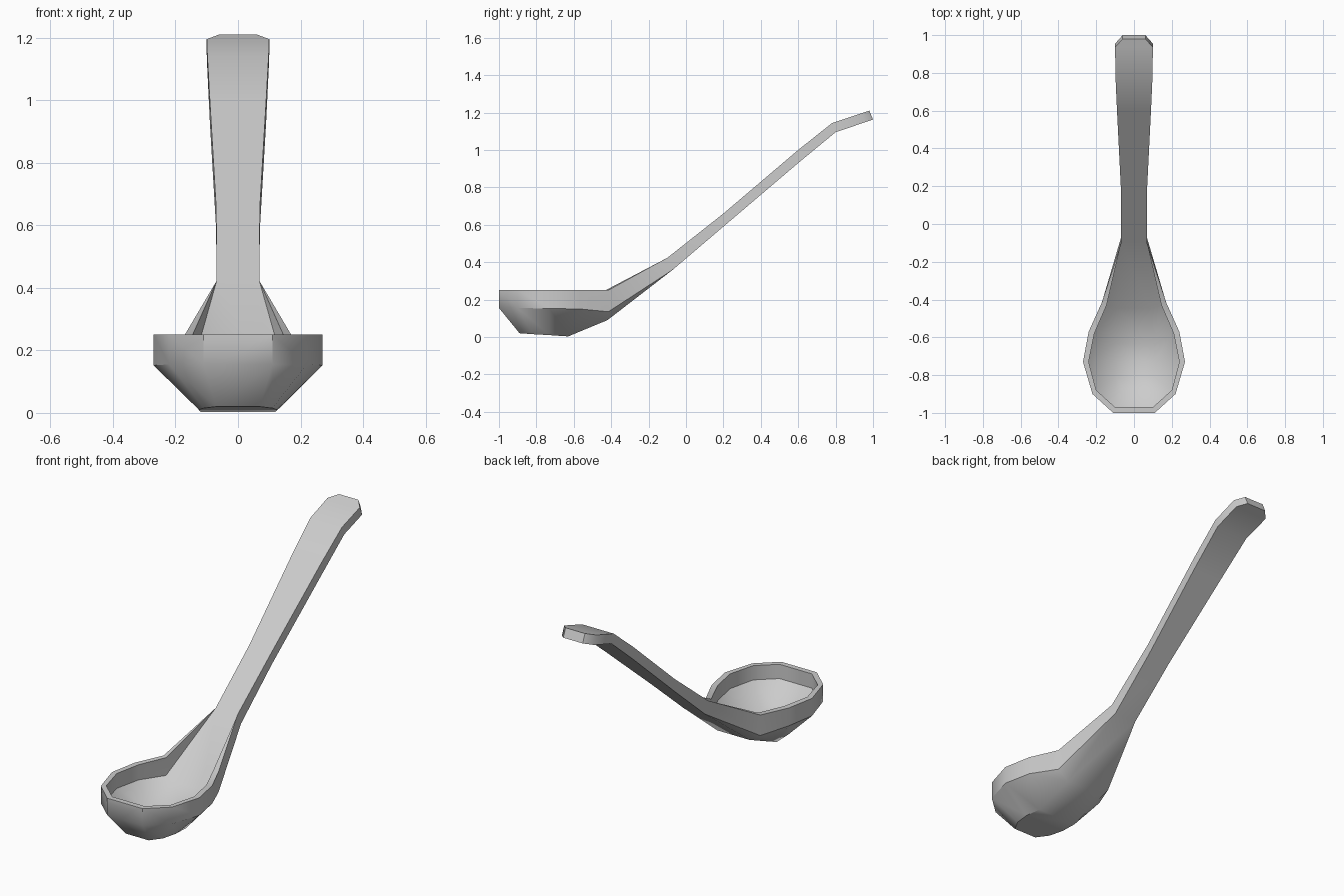
import bpy, bmesh, math

if "Cube" in bpy.data.objects:
    bpy.data.objects.remove(bpy.data.objects["Cube"])

# Bowl stations: rim (x, y), lower edge z, outer bottom (x, y, z), inner rim (x, y)
BOWL = [
    ((0.11, -1.00), 0.155, (0.07, -0.89, 0.020), (0.10, -0.97)),
    ((0.22, -0.90), 0.155, (0.11, -0.82, 0.015), (0.20, -0.88)),
    ((0.27, -0.73), 0.152, (0.125, -0.73, 0.010), (0.24, -0.73)),
    ((0.24, -0.57), 0.150, (0.12, -0.63, 0.003), (0.21, -0.58)),
    ((0.17, -0.415), 0.135, (0.10, -0.42, 0.090), (0.145, -0.43)),
]
# Handle stations: half width, top (y, z), underside (y, z)
HANDLE = [
    (0.068, (-0.10, 0.423), (-0.07, 0.36)),
    (0.070, (0.20, 0.66), (0.20, 0.59)),
    (0.090, (0.60, 1.00), (0.60, 0.93)),
    (0.098, (0.78, 1.143), (0.80, 1.095)),
    (0.100, (0.935, 1.195), (0.955, 1.147)),
    (0.060, (0.98, 1.21), (1.00, 1.162)),
]


def half_sections():
    """Right half of each section: floor, inner wall, inner rim, rim, lower edge, bottom."""
    rows = []
    for (x, y), low, (bx, by, bz), (ix, iy) in BOWL:
        fy = -0.67 + (by + 0.67) * 0.9
        rows.append([(bx * 0.9, fy, bz + 0.045), (ix, iy, low + 0.015), (ix, iy, 0.25),
                     (x, y, 0.25), (x, y, low), (bx, by, bz)])
    for x, (ty, tz), (uy, uz) in HANDLE:
        rows.append([(x, ty, tz)] * 4 + [(x, uy, uz)] * 2)
    return rows


def build_spoon():
    bm = bmesh.new()
    rings = []
    for row in half_sections():
        right = [bm.verts.new(p) for p in row]
        left = [bm.verts.new((-x, y, z)) for x, y, z in row]
        rings.append((right, left))
    # Lengthwise skin on both sides, plus floor and underside strips
    for (r0, l0), (r1, l1) in zip(rings, rings[1:]):
        for i in range(5):
            bm.faces.new((r0[i], r0[i + 1], r1[i + 1], r1[i]))
            bm.faces.new((l0[i + 1], l0[i], l1[i], l1[i + 1]))
        for i in (0, 5):
            bm.faces.new((r0[i], r1[i], l1[i], l0[i]))
    # Bowl tip and handle tip
    for r, l in (rings[0], rings[-1]):
        for i in range(5):
            bm.faces.new((r[i], l[i], l[i + 1], r[i + 1]))
    # Merge the collapsed handle points into clean faces
    bmesh.ops.remove_doubles(bm, verts=bm.verts, dist=0.0005)
    bmesh.ops.dissolve_degenerate(bm, edges=bm.edges, dist=0.0001)
    bmesh.ops.recalc_face_normals(bm, faces=bm.faces)
    mesh = bpy.data.meshes.new("spoon")
    bm.to_mesh(mesh)
    bm.free()
    obj = bpy.data.objects.new("spoon", mesh)
    bpy.context.collection.objects.link(obj)
    return obj


spoon = build_spoon()
bpy.context.view_layer.objects.active = spoon
spoon.select_set(True)
bpy.ops.object.shade_smooth_by_angle(angle=math.radians(42))
